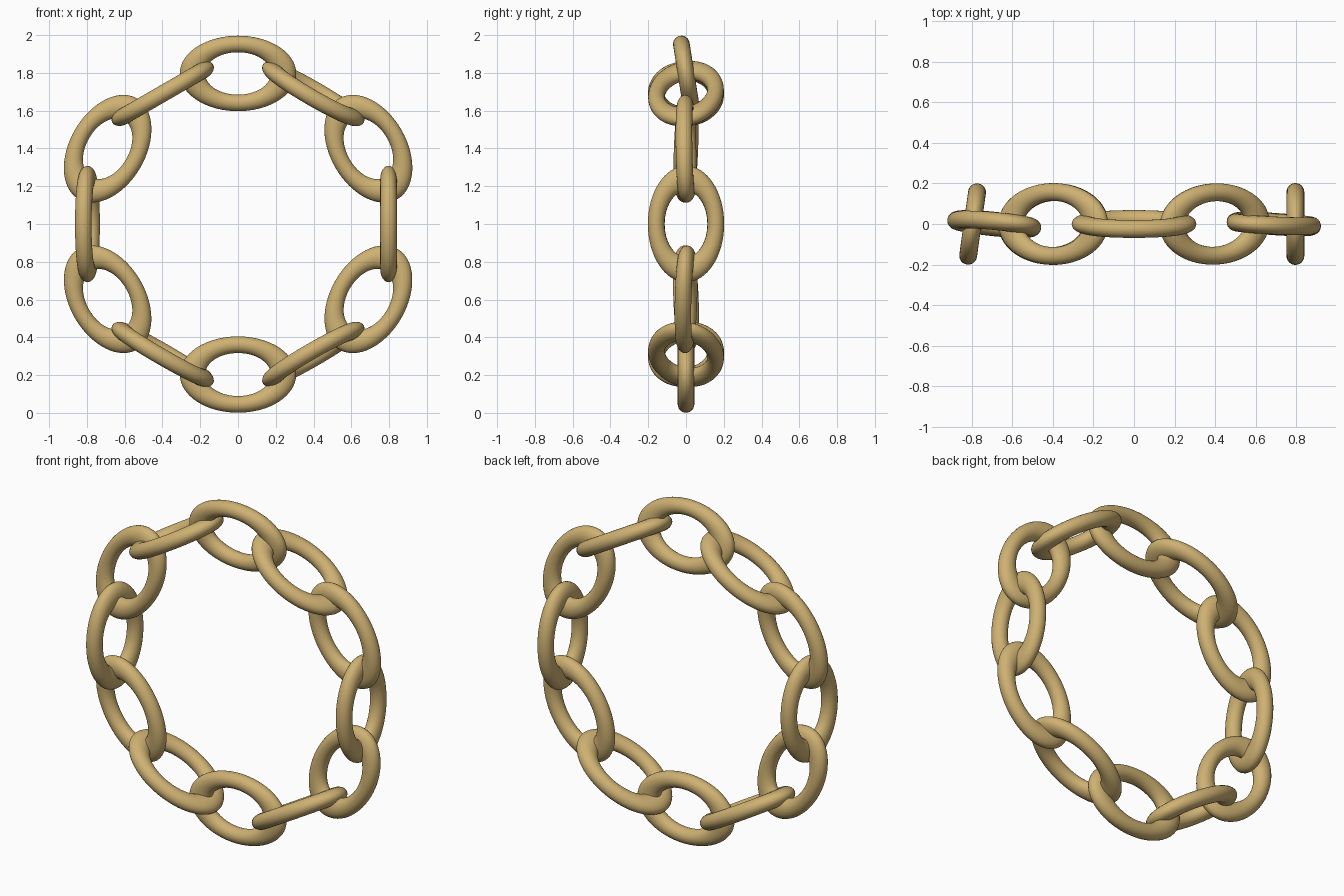
import bpy
import math
from mathutils import Matrix, Vector

cube = bpy.data.objects.get("Cube")
if cube:
    bpy.data.objects.remove(cube, do_unlink=True)

# One warm brass colour
COLOUR = (0.62, 0.44, 0.17, 1.0)
brass = bpy.data.materials.new("brass")
brass.use_nodes = True
brass.diffuse_color = COLOUR
brass.node_tree.nodes["Principled BSDF"].inputs["Base Color"].default_value = COLOUR

RING_RADIUS = 0.797      # circle through the link centres
LINK_RADIUS = 0.158      # centre line of a link across its short side
TUBE_RADIUS = 0.044
STRETCH = 1.525          # lengthening along the chain

# Small loose twist of each link in degrees, clockwise from the top
TWISTS = [9, 8, 4, 0, 6, 7, 0, -5, -9, -8, -8, 0]


def add_link(index, twist):
    """Add one oval link; every second link is turned a quarter."""
    theta = math.radians(30 * index)
    a = math.radians(twist + 90 * (index % 2))
    out = Vector((math.sin(theta), 0, math.cos(theta)))
    along = Vector((math.cos(theta), 0, -math.sin(theta)))
    across = out * math.cos(a) + Vector((0, -1, 0)) * math.sin(a)
    normal = along.cross(across)

    bpy.ops.mesh.primitive_torus_add(
        major_segments=64, minor_segments=24,
        major_radius=LINK_RADIUS, minor_radius=TUBE_RADIUS)
    link = bpy.context.object
    link.name = f"chain_link_{index + 1:02d}"
    link.data.transform(Matrix.Diagonal((STRETCH, 1, 1, 1)))
    rotation = Matrix((along, across, normal)).transposed().to_4x4()
    centre = out * RING_RADIUS + Vector((0, 0, 1))
    link.matrix_world = Matrix.Translation(centre) @ rotation
    link.data.materials.append(brass)
    bpy.ops.object.shade_smooth()


# Closed ring of interlocked links
for i, t in enumerate(TWISTS):
    add_link(i, t)
